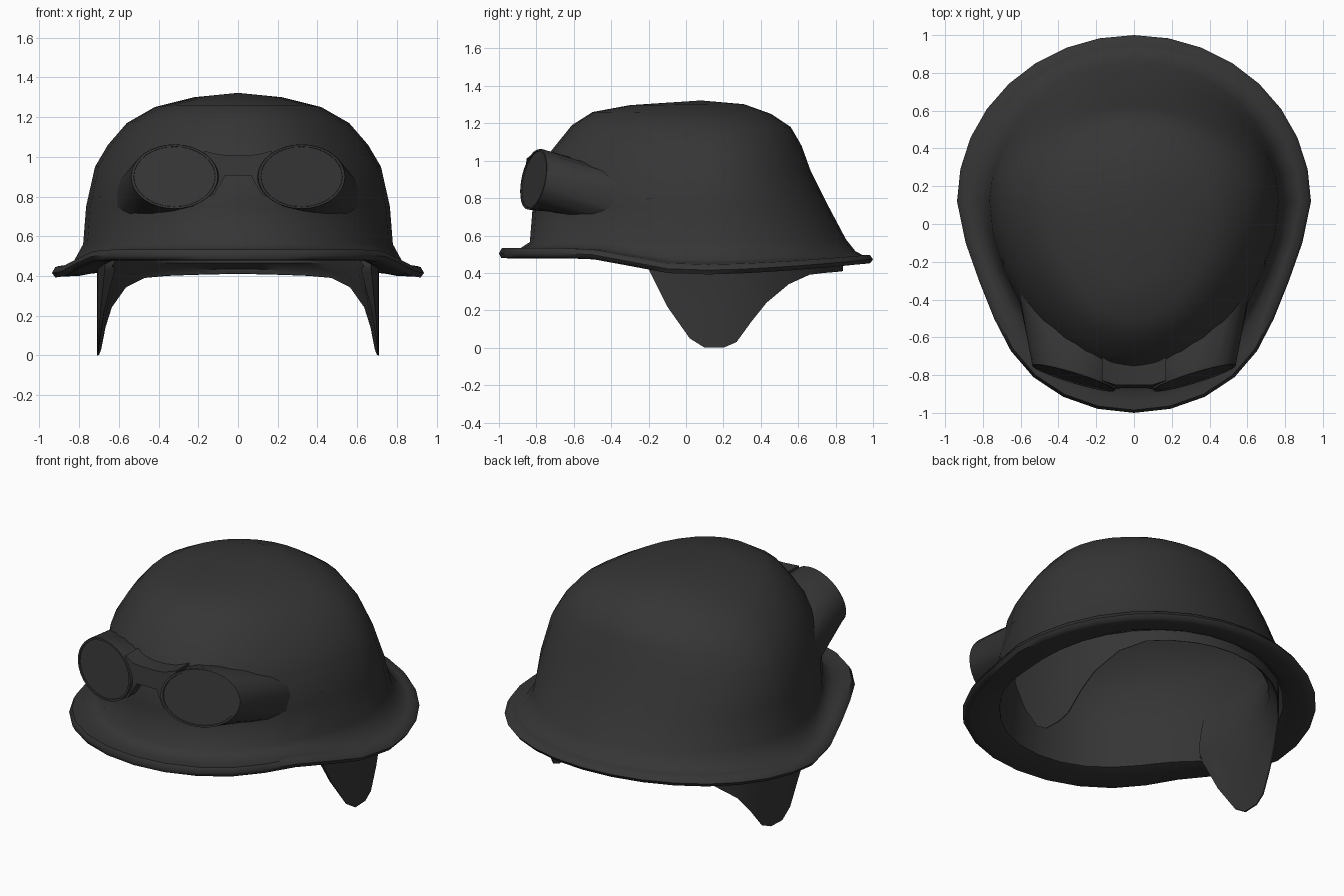
import bpy, bmesh, math
from mathutils import Vector
from mathutils.bvhtree import BVHTree

if "Cube" in bpy.data.objects:
    bpy.data.objects.remove(bpy.data.objects["Cube"])

mat = bpy.data.materials.new("charcoal")
mat.diffuse_color = (0.036, 0.036, 0.036, 1)
mat.use_nodes = True
mat.node_tree.nodes["Principled BSDF"].inputs["Base Color"].default_value = mat.diffuse_color


def finish(bm, name, angle=40):
    bmesh.ops.recalc_face_normals(bm, faces=bm.faces[:])
    me = bpy.data.meshes.new(name)
    bm.to_mesh(me)
    ob = bpy.data.objects.new(name, me)
    bpy.context.collection.objects.link(ob)
    me.materials.append(mat)
    bpy.ops.object.select_all(action='DESELECT')
    ob.select_set(True)
    bpy.context.view_layer.objects.active = ob
    bpy.ops.object.shade_smooth_by_angle(angle=math.radians(angle))
    return ob


def bridge(bm, r0, r1):
    n = len(r0)
    for i in range(n):
        j = (i + 1) % n
        bm.faces.new((r0[i], r0[j], r1[j], r1[i]))


def smooth(a, b, v):
    v = min(1, max(0, (v - a) / (b - a)))
    return v * v * (3 - 2 * v)


# helmet shell: half width, front y, back y, front/side/back z
outer = [
    (.885, -.95, .95, .478, .397, .448), (.92, -.988, .985, .48, .392, .452),
    (.937, -1.0, 1.0, .505, .415, .473), (.92, -.985, .982, .532, .445, .497),
    (.88, -.94, .945, .53, .45, .495), (.83, -.885, .905, .532, .468, .517),
    (.78, -.835, .855, .565, .56, .58), (.765, -.82, .765, .75, .75, .75),
    (.72, -.792, .665, .95, .95, .95), (.655, -.715, .618, 1.06, 1.06, 1.08),
    (.56, -.61, .56, 1.19, 1.17, 1.18), (.42, -.50, .455, 1.26, 1.25, 1.25),
    (.22, -.30, .31, 1.297, 1.3, 1.302)]
inner = [
    (.80, -.86, .87, .485, .40, .448), (.75, -.81, .835, .50, .41, .47),
    (.745, -.80, .815, .56, .53, .57),
    (.73, -.785, .73, .75, .75, .75), (.685, -.75, .63, .94, .94, .94),
    (.62, -.675, .58, 1.04, 1.04, 1.05), (.53, -.58, .52, 1.15, 1.13, 1.14),
    (.40, -.47, .42, 1.22, 1.21, 1.21), (.20, -.28, .28, 1.26, 1.26, 1.262)]
SEG = 32


def shell_ring(bm, row):
    a, yf, yb, zf, zs, zb = row
    yc = .03 + .09 * smooth(.2, .7, a)
    ring = []
    for i in range(SEG):
        t = 2 * math.pi * i / SEG
        s, x = math.sin(t), a * math.cos(t)
        if s < 0:
            y = yc + s * (yc - yf)
            k = smooth(.77, .85, a)      # the brim is egg shaped, the dome rounder
            x *= 1 - k * .058 * math.sin(math.pi * abs(s) ** 1.3 / .7) \
                - (1 - k) * .05 * math.sin(2 * t) ** 2
            z = zs + (zf - zs) * smooth(.1, .65, -s)
        else:
            y = yc + s * (yb - yc)
            z = zs + (zb - zs) * s ** 1.5
        ring.append(bm.verts.new((x, y, z)))
    return ring


bm = bmesh.new()
for rows, top in ((outer, 1.322), (inner, 1.28)):
    rings = [shell_ring(bm, r) for r in rows]
    for r0, r1 in zip(rings, rings[1:]):
        bridge(bm, r0, r1)
    pole = bm.verts.new((0, .08, top))
    for i in range(SEG):
        bm.faces.new((rings[-1][i], rings[-1][(i + 1) % SEG], pole))
    if rows is outer:
        rim = rings[0]
    else:
        bridge(bm, rim, rings[0])
bm.normal_update()
tree = BVHTree.FromBMesh(bm)
finish(bm, "helmet_shell", 60)


def dome_y(x, z):
    hit = tree.ray_cast(Vector((x, -3, z)), Vector((0, 1, 0)))[0]
    return hit.y if hit else -.35


# inner liner with ear flaps: lower edge as (y, z), mirrored around the back
edge = [(-.21, .44), (-.2, .42), (-.1, .22), (.02, .05), (.1, 0), (.2, 0),
        (.27, .03), (.35, .14), (.43, .24), (.55, .34), (.66, .39), (.74, .40),
        (.8, .405), (.83, .408)]


def liner_x(y):
    d = (y - .12) / (.72 if y > .12 else 1.0)
    return .71 * math.sqrt(max(0, 1 - d * d))


cols = [(liner_x(y), y, z) for y, z in edge]
cols = cols + [(0, .84, .41)] + [(-x, y, z) for x, y, z in reversed(cols)]
bm = bmesh.new()
loops = []
for x, y, z in cols:
    mid = max(.45, z) + .005

    def inset(amount, h):
        d = Vector((x, y - .12, 0)).normalized() * amount
        return (x - d.x, y - d.y, h)
    front = 1 - smooth(-.2, .0, y)       # the front edge of each flap is thick
    loops.append([bm.verts.new(p) for p in (
        (x * 1.02, y * .97, .56), (x, y, mid), (x, y, (z + mid) / 2), (x, y, z),
        inset(.006 + .05 * front * min(1, z / .42), z + .002),
        inset(.006 + .054 * max(front, min(1, (mid - z) / .4)) * .6, (z + mid) / 2 + .002),
        inset(.055, mid + .01), inset(.05, .56),
        (x * 1.03, y * (.86 if y > 0 else 1.02), .80))])
for l0, l1 in zip(loops, loops[1:]):
    for k in range(len(l0) - 1):
        bm.faces.new((l0[k], l1[k], l1[k + 1], l0[k + 1]))
for end in (loops[0], loops[-1]):        # close the front edges of the flaps
    for q in ((0, 1, 6, 7), (1, 2, 5, 6), (2, 3, 4, 5)):
        bm.faces.new([end[i] for i in q])
finish(bm, "liner_with_ear_flaps", 45)

# goggle cups: lens ellipse lofted back to a contour lying on the dome
rear = [(.61, .83), (.595, .88), (.54, .94), (.43, .99), (.31, 1.02), (.22, 1.025),
        (.15, 1.01), (.09, .97), (.07, .9), (.1, .85), (.16, .79), (.23, .75),
        (.33, .725), (.44, .71), (.55, .71), (.61, .74)]


def rear_at(t):
    i, f = int(t), t - int(t)
    p, q = rear[i % 16], rear[(i + 1) % 16]
    return p[0] + (q[0] - p[0]) * f, p[1] + (q[1] - p[1]) * f


def lens_ring(bm, side, scale, push):
    ring = []
    for i in range(32):
        t = 2 * math.pi * i / 32
        x, z = .32 + .21 * scale * math.cos(t), .9 + .155 * scale * math.sin(t)
        y = -.815 + .3 * (x - .32) + .18 * (z - .9) + push
        ring.append(bm.verts.new((side * x, y, z)))
    return ring


for side, label in ((1, "right"), (-1, "left")):
    bm = bmesh.new()
    back = []
    for i in range(32):
        x, z = rear_at(i / 2)
        back.append(bm.verts.new((side * x, dome_y(x, z) + .012, z)))
    rings = [back, lens_ring(bm, side, 1.05, .012), lens_ring(bm, side, 1.04, 0),
             lens_ring(bm, side, .98, 0), lens_ring(bm, side, .97, .008)]
    for r0, r1 in zip(rings, rings[1:]):
        bridge(bm, r0, r1)
    finish(bm, "goggle_cup_" + label, 35)
    bm = bmesh.new()
    f = bm.faces.new(lens_ring(bm, side, .975, .006))
    if side > 0:
        f.normal_update()
    lens = finish(bm, "goggle_lens_" + label)
    if lens.data.polygons[0].normal.y > 0:
        lens.data.flip_normals()

# nose bridge between the cups
half = [(.05, 1.008), (.10, 1.012), (.17, 1.03), (.17, .79), (.12, .81), (.09, .86), (.065, .905)]
prof = half + [(-x, z) for x, z in reversed(half)]
bm = bmesh.new()
front = [bm.verts.new((x, -.868 + .15 * (z - .9) + .3 * max(0, abs(x) - .1), z)) for x, z in prof]
back = [bm.verts.new((x, dome_y(x, z) + .012, z)) for x, z in prof]
bm.faces.new(front)
bm.faces.new(back)
bridge(bm, front, back)
finish(bm, "goggle_bridge", 30)
